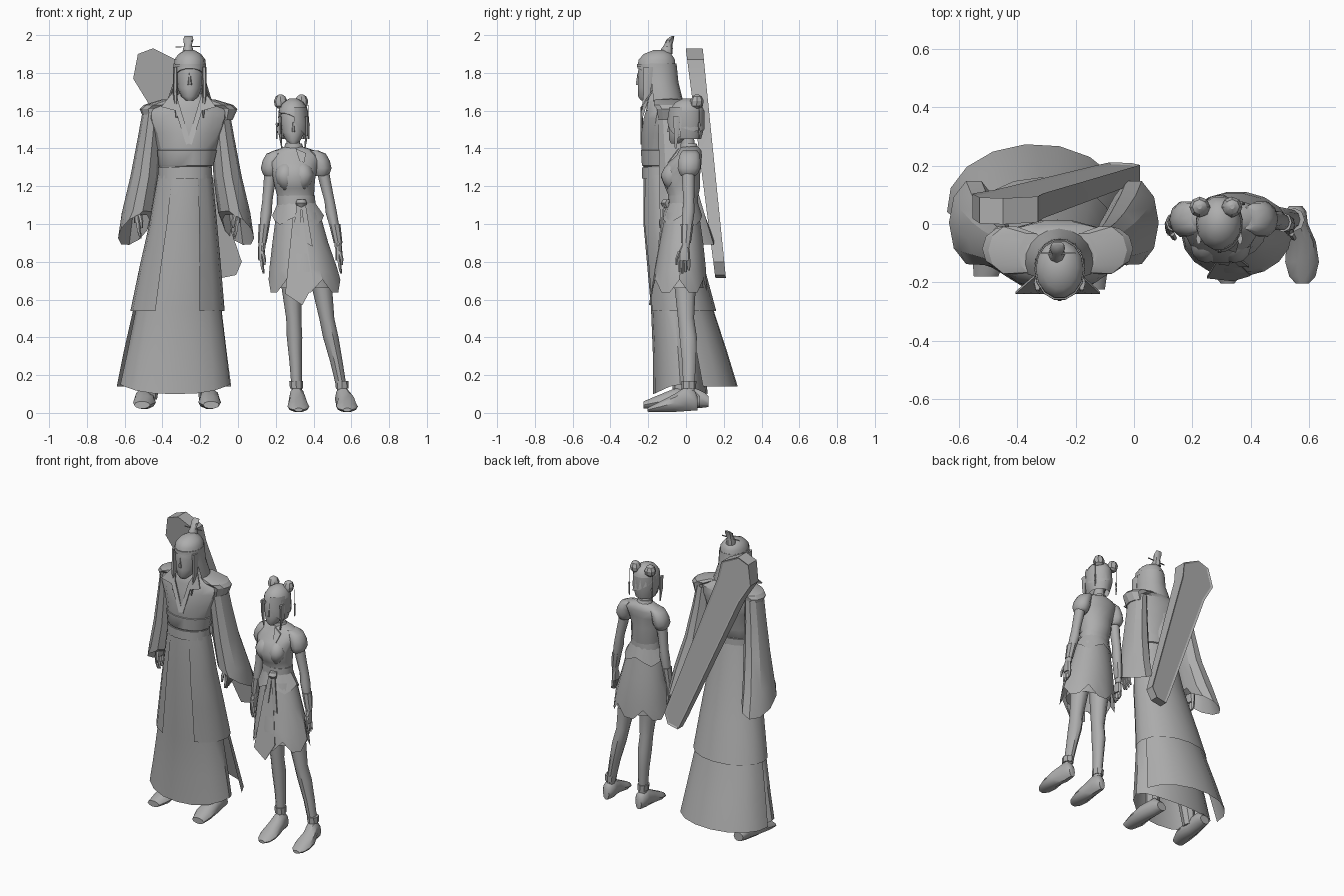
import bpy, bmesh, math
from math import sin, cos, radians

cube = bpy.data.objects.get("Cube")
if cube:
    bpy.data.objects.remove(cube, do_unlink=True)

grey = bpy.data.materials.new("plain_grey")
grey.use_nodes = True
grey.diffuse_color = (0.42, 0.42, 0.42, 1)
grey.node_tree.nodes["Principled BSDF"].inputs["Base Color"].default_value = (0.42, 0.42, 0.42, 1)


def finish(name, bm, angle=40):
    bmesh.ops.recalc_face_normals(bm, faces=bm.faces)
    me = bpy.data.meshes.new(name)
    bm.to_mesh(me)
    bm.free()
    ob = bpy.data.objects.new(name, me)
    bpy.context.collection.objects.link(ob)
    me.materials.append(grey)
    bpy.ops.object.select_all(action='DESELECT')
    ob.select_set(True)
    bpy.context.view_layer.objects.active = ob
    bpy.ops.object.shade_smooth_by_angle(angle=radians(angle))


def loft(name, rings, n=12, arc=None, caps=True, axis='z', mirror=None, angle=40):
    """Skin elliptical rings (x, y, z, r1, r2[, hem function]); mirror = x of a mirror plane."""
    for side in ((0, 1) if mirror is not None else (0,)):
        bm = bmesh.new()
        loops = []
        for x, y, z, r1, r2, *hem in rings:
            loop = []
            for i in range(n + (1 if arc else 0)):
                a = radians(arc[0] + (arc[1] - arc[0]) * i / n) if arc else 2 * math.pi * i / n
                dz = hem[0](a) if hem else 0
                p = [x + r1 * cos(a), y + r2 * sin(a), z + dz]
                if axis == 'y':
                    p = [x + r1 * cos(a), y, z + r2 * sin(a)]
                if side:
                    p[0] = 2 * mirror - p[0]
                loop.append(bm.verts.new(p))
            loops.append(loop)
        for lo, hi in zip(loops, loops[1:]):
            m = len(lo)
            for i in range(m - 1 if arc else m):
                j = (i + 1) % m
                bm.faces.new((lo[i], lo[j], hi[j], hi[i]))
        if caps and not arc:
            bm.faces.new(loops[0])
            bm.faces.new(loops[-1])
        finish(("left_" if side else "right_") + name if mirror is not None else name, bm, angle)


def plate(name, pts, y, t, rim=0):
    """Extrude an x-z outline along y; y and t may depend on z; rim recesses the back face."""
    bm = bmesh.new()
    f = [bm.verts.new((x, y(z) - t(z), z)) for x, z in pts]
    b = [bm.verts.new((x, y(z) + t(z), z)) for x, z in pts]
    bm.faces.new(f)
    back = bm.faces.new(b)
    for i in range(len(pts)):
        j = (i + 1) % len(pts)
        bm.faces.new((f[i], f[j], b[j], b[i]))
    if rim:
        bmesh.ops.recalc_face_normals(bm, faces=bm.faces)
        bmesh.ops.inset_region(bm, faces=[back], thickness=rim, depth=-.006)
    finish(name, bm, 25)


def hand(name, x, y, z, s, mirror=None):
    """Palm, four fingers and a thumb, hanging down from z."""
    loft(name + "_palm", [(x, y, z, .018 * s, .02 * s), (x, y - .005, z - .04 * s, .02 * s, .034 * s),
                          (x, y - .005, z - .085 * s, .018 * s, .034 * s)], 8, mirror=mirror)
    for k in range(4):
        fy = y - .032 * s + k * .018 * s
        loft(name + "_finger_%d" % (k + 1), [(x, fy, z - .075 * s, .011 * s, .009 * s),
             (x + .004, fy, z - .12 * s, .010 * s, .009 * s),
             (x + .012 * s, fy, z - (.16 - .008 * abs(k - 1)) * s, .006 * s, .006 * s)], 5, mirror=mirror)
    loft(name + "_thumb", [(x + .006, y - .03 * s, z - .03 * s, .011 * s, .011 * s),
         (x + .016 * s, y - .048 * s, z - .075 * s, .010 * s, .009 * s),
         (x + .018 * s, y - .05 * s, z - .11 * s, .006 * s, .006 * s)], 5, mirror=mirror)


# ---------------- tall robed figure ----------------
loft("robe_skirt", [(-.28, -.13, 1.3, .135, .095), (-.29, -.115, 1.0, .165, .11),
     (-.315, -.06, .55, .225, .125), (-.325, -.04, .3, .265, .135),
     (-.333, -.03, .12, .29, .145, lambda a: -.02 + .05 * abs(cos(a)) ** 3)], 16, caps=False)
loft("robe_back_panel", [(-.28, -.11, 1.2, .14, .08), (-.32, -.01, .55, .235, .155),
     (-.332, .03, .32, .275, .19), (-.338, .06, .14, .305, .215)], 8, arc=(8, 185))
loft("outer_coat", [(-.28, -.125, 1.26, .145, .105), (-.29, -.10, 1.0, .18, .135),
     (-.305, -.06, .78, .215, .155), (-.32, -.02, .54, .25, .18)], 14, arc=(-62, 242))
loft("waist_belt", [(-.28, -.13, 1.24, .143, .105), (-.28, -.13, 1.3, .143, .105)], 14)
loft("chest_wrap", [(-.28, -.13, 1.305, .137, .1), (-.275, -.13, 1.31, .145, .106),
     (-.27, -.13, 1.39, .158, .112), (-.27, -.13, 1.395, .145, .1)], 14)
loft("torso", [(-.28, -.13, 1.28, .135, .095), (-.27, -.125, 1.4, .155, .113),
     (-.265, -.115, 1.48, .18, .124), (-.265, -.105, 1.56, .215, .122),
     (-.262, -.1, 1.61, .215, .112), (-.258, -.11, 1.65, .14, .1), (-.255, -.12, 1.69, .06, .06)], 14, angle=30)
loft("shoulder_flap", [(-.35, -.1, 1.66, .05, .07), (-.425, -.09, 1.63, .075, .085),
     (-.455, -.085, 1.608, .066, .072), (-.45, -.08, 1.55, .045, .07)], 10, mirror=-.262, angle=25)
loft("sleeve", [(-.455, -.08, 1.6, .05, .075), (-.47, -.07, 1.46, .06, .08),
     (-.495, -.05, 1.25, .075, .095), (-.53, -.02, 1.06, .085, .125, lambda a: -.01 * sin(a)),
     (-.55, .005, .97, .085, .15, lambda a: -.07 * sin(a) + .045 * cos(a))],
     10, caps=False, mirror=-.275, angle=30)
loft("forearm", [(-.5, -.06, 1.3, .035, .035), (-.53, -.075, 1.08, .024, .026)], 8, mirror=-.268)
hand("robed_hand", -.53, -.08, 1.1, 1.1, mirror=-.268)
loft("robe_collar", [(-.26, -.12, 1.6, .14, .12), (-.257, -.125, 1.66, .105, .1),
     (-.255, -.13, 1.73, .082, .08)], 12, arc=(-48, 228))
for s in (-1, 1):
    plate("lapel_left" if s > 0 else "lapel_right",
          [(-.26 + s * .075, 1.71), (-.262 + s * .145, 1.62), (-.26 + s * .07, 1.6), (-.26 + s * .015, 1.42),
           (-.26 - s * .01, 1.43), (-.26 + s * .05, 1.63)],
          lambda z: -.236 + max(0, z - 1.62) * .7, lambda z: .004)
loft("neck", [(-.255, -.13, 1.6, .05, .05), (-.255, -.14, 1.72, .042, .045)], 10)
loft("head", [(-.255, -.215, 1.655, .022, .025), (-.255, -.2, 1.675, .045, .055),
     (-.255, -.175, 1.72, .066, .08), (-.255, -.165, 1.79, .074, .093), (-.255, -.16, 1.85, .074, .09),
     (-.255, -.16, 1.89, .055, .07)], 14)
loft("nose", [(-.255, -.253, 1.737, .012, .012), (-.255, -.253, 1.75, .01, .013), (-.255, -.25, 1.8, .005, .008)],
     6, angle=60)
loft("hair_cap", [(-.255, -.155, 1.825, .084, .104, lambda a: -.05 + .03 * abs(sin(a)) - .02 * sin(a)),
     (-.255, -.155, 1.87, .082, .099), (-.255, -.15, 1.9, .06, .075), (-.255, -.145, 1.92, .025, .03)], 14)
loft("hair_headband", [(-.255, -.156, 1.83, .087, .107), (-.255, -.156, 1.848, .086, .106)], 14)
loft("long_hair", [(-.255, -.15, 1.85, .086, .1), (-.255, -.14, 1.75, .088, .1),
     (-.257, -.125, 1.65, .12, .11), (-.262, -.12, 1.5, .11, .135), (-.27, -.11, 1.32, .07, .095)], 12, arc=(-25, 205))
loft("sidelock", [(-.331, -.2, 1.83, .012, .03), (-.333, -.205, 1.7, .012, .022),
     (-.325, -.235, 1.56, .004, .006)], 6, mirror=-.255)
loft("topknot", [(-.265, -.105, 1.9, .03, .034), (-.265, -.1, 1.93, .026, .03),
     (-.265, -.095, 1.945, .02, .022), (-.263, -.085, 1.975, .027, .02), (-.262, -.07, 1.995, .022, .008)], 8)
plate("hair_pin", [(-.33, 1.935), (-.2, 1.938), (-.2, 1.943), (-.33, 1.94)], lambda z: -.1, lambda z: .003)
for nm, x, dx, toe in (("right", -.43, -.065, -.18), ("left", -.19, .04, -.225)):
    fx = x + dx
    loft(nm + "_robed_leg", [(x + .03, -.06, .75, .07, .07), (x, -.04, .4, .055, .06),
         (x + dx * .6, -.02, .07, .04, .045)], 8)
    loft(nm + "_robed_shoe", [(fx - dx * .3, toe + .3, .06, .035, .03), (fx - dx * .2, toe + .25, .08, .045, .058),
         (fx, toe + .16, .075, .053, .055), (fx, toe + .07, .056, .06, .036),
         (fx + dx * .2, toe, .042, .042, .02)], 10, axis='y')

# long case carried across the back
plate("back_case", [(-.555, 1.77), (-.53, 1.9), (-.45, 1.93), (-.33, 1.87), (-.31, 1.76), (.02, .8),
                    (-.01, .73), (-.085, .715), (-.12, .79), (-.475, 1.64)],
      lambda z: .055 + (1.83 - z) * .115, lambda z: .028 + (z - .72) * .014, rim=.012)

# ---------------- smaller figure in short dress ----------------
loft("girl_torso", [(.325, -.02, .95, .125, .09), (.315, -.02, 1.06, .105, .08), (.308, -.012, 1.13, .095, .075),
     (.3, -.018, 1.19, .104, .094), (.297, -.03, 1.25, .113, .106), (.298, -.008, 1.32, .13, .092),
     (.303, .018, 1.365, .145, .068), (.3, .022, 1.39, .105, .06), (.297, .02, 1.41, .045, .045)], 14, angle=60)
loft("bust", [(.255, -.075, 1.18, .02, .02), (.252, -.075, 1.22, .045, .046), (.25, -.078, 1.26, .055, .056),
     (.252, -.065, 1.3, .045, .048), (.258, -.045, 1.335, .025, .03)], 12, mirror=.298, angle=75)
loft("girl_neck", [(.296, .02, 1.38, .045, .045), (.293, .01, 1.42, .036, .038), (.292, .005, 1.49, .034, .036)], 10)
loft("girl_collar", [(.296, .02, 1.395, .055, .052), (.294, .014, 1.425, .044, .044)], 10)
plate("chest_flap", [(.305, 1.4), (.36, 1.375), (.35, 1.325), (.325, 1.335)],
      lambda z: -.098 + (z - 1.32) * .75, lambda z: .004)
loft("waist_sash", [(.308, -.016, 1.1, .102, .081), (.308, -.016, 1.15, .1, .08)], 14)
loft("peplum", [(.31, -.016, 1.11, .1, .08), (.318, -.02, 1.02, .137, .105, lambda a: .025 * cos(4 * a))],
     16, caps=False)
loft("girl_skirt", [(.318, -.02, 1.06, .115, .09), (.33, -.025, .9, .148, .118),
     (.345, -.03, .76, .178, .137, lambda a: .012 * cos(4 * a)),
     (.352, -.035, .66, .19, .147, lambda a: .045 * cos(6 * a))], 18, caps=False, angle=25)
plate("front_skirt_panel", [(.29, 1.03), (.345, 1.03), (.4, .68), (.34, .57), (.25, .63)],
      lambda z: -.115 - (1.04 - z) * .165, lambda z: .004)
loft("under_skirt", [(.325, -.02, .95, .12, .09), (.355, -.02, .66, .16, .115)], 14, caps=False)
loft("sash_knot", [(.335, -.1, 1.13, .022, .022), (.335, -.11, 1.11, .03, .025), (.335, -.1, 1.085, .02, .02)], 8)
for nm, x0, x1, z1 in (("right", .325, .305, .93), ("left", .345, .375, .88)):
    plate(nm + "_sash_ribbon", [(x0 - .012, 1.11), (x0 + .012, 1.11), (x1 + .02, z1), (x1 - .015, z1 + .02)],
          lambda z: -.115 - (1.11 - z) * .13, lambda z: .004)

# arms with puffed sleeves and wrapped wrists
for nm, s, sh, el, wr in (("right", -1, .178, .155, .128), ("left", 1, .438, .485, .53)):
    loft(nm + "_puff_sleeve", [(sh - s * .045, .02, 1.39, .03, .04), (sh - s * .018, .02, 1.372, .045, .054),
         (sh - s * .002, .018, 1.335, .05, .062), (sh + s * .006, .016, 1.295, .051, .063),
         (sh + s * .006, .014, 1.268, .042, .052), (sh + s * .004, .012, 1.255, .034, .04)], 10, angle=45)
    loft(nm + "_arm", [(sh, .012, 1.34, .034, .036), (sh * .5 + el * .5, .012, 1.22, .031, .034),
         (el, .015, 1.12, .027, .03), (el * .8 + wr * .2, .012, 1.06, .03, .034),
         (wr, .0, .9, .02, .023), (wr, -.002, .87, .017, .02)], 10)
    loft(nm + "_wrist_wrap", [(el * .4 + wr * .6, .006, 1.0, .03, .034), (wr, .0, .9, .023, .026)], 8)
    hand(nm + "_girl_hand", wr + s * .004, -.005, .885, .92)

# legs, ankle cuffs and shoes
for nm, hip, kn, an, ft in (("right", .265, .295, .312, .317), ("left", .4, .47, .555, .574)):
    loft(nm + "_leg", [(hip, -.01, .9, .07, .075), (kn - (kn - hip) * .4, -.005, .68, .055, .06),
         (kn, .0, .5, .04, .045), (kn * .75 + an * .25, .012, .4, .041, .048),
         (kn * .4 + an * .6, .016, .27, .033, .038), (an, .015, .1, .026, .03)], 10)
    loft(nm + "_ankle_cuff", [(an - .003, .015, .13, .034, .038), (an - .005, .015, .17, .036, .04)], 8)
    loft(nm + "_shoe", [(an, .062, .05, .022, .038), (an, .045, .065, .036, .055), (an, .0, .074, .042, .068),
         (ft, -.06, .053, .05, .05), (ft + .003, -.13, .034, .058, .031), (ft + .004, -.18, .022, .045, .018),
         (ft + .004, -.205, .016, .022, .01)], 10, axis='y')

# head, hair, buns and tassels
loft("girl_head", [(.293, -.06, 1.425, .018, .02), (.293, -.045, 1.445, .04, .045), (.293, -.025, 1.485, .06, .068),
     (.293, -.01, 1.54, .068, .082), (.293, -.005, 1.6, .066, .08), (.293, 0, 1.64, .045, .055)], 14)
loft("girl_nose", [(.293, -.09, 1.488, .009, .011), (.293, -.088, 1.5, .008, .011), (.293, -.087, 1.54, .004, .006)],
     6, angle=60)
loft("girl_hair_cap", [(.293, .005, 1.56, .08, .096, lambda a: -.02 - .04 * cos(a) - .03 * sin(a)),
     (.293, .005, 1.61, .075, .09), (.293, .008, 1.645, .053, .065), (.293, .01, 1.665, .02, .025)], 14)
loft("girl_back_hair", [(.293, .005, 1.6, .078, .093), (.293, .005, 1.52, .081, .094),
     (.293, .01, 1.45, .06, .07)], 12, arc=(-35, 215))
loft("swept_fringe", [(.293, .004, 1.62, .074, .092), (.293, .0, 1.56, .08, .098, lambda a: -.04 * cos(a)),
     (.293, -.004, 1.51, .074, .094, lambda a: .035 - .09 * cos(a))], 6, arc=(-85, -15))
loft("sidelock_strand", [(.222, -.05, 1.57, .009, .022), (.222, -.05, 1.48, .008, .015),
     (.232, -.055, 1.4, .003, .005)], 6, mirror=.293)
loft("hair_bun", [(.228, .056, 1.612, .018, .018), (.228, .056, 1.625, .033, .033), (.226, .058, 1.652, .036, .036),
     (.225, .059, 1.675, .025, .025), (.225, .059, 1.686, .008, .008)], 8, mirror=.281, angle=30)
loft("bun_tassel", [(.205, .07, 1.63, .002, .002), (.205, .07, 1.54, .002, .002), (.205, .07, 1.53, .007, .007),
     (.205, .07, 1.5, .004, .004), (.205, .07, 1.49, .006, .006), (.205, .07, 1.45, .003, .003)], 5, mirror=.29)
